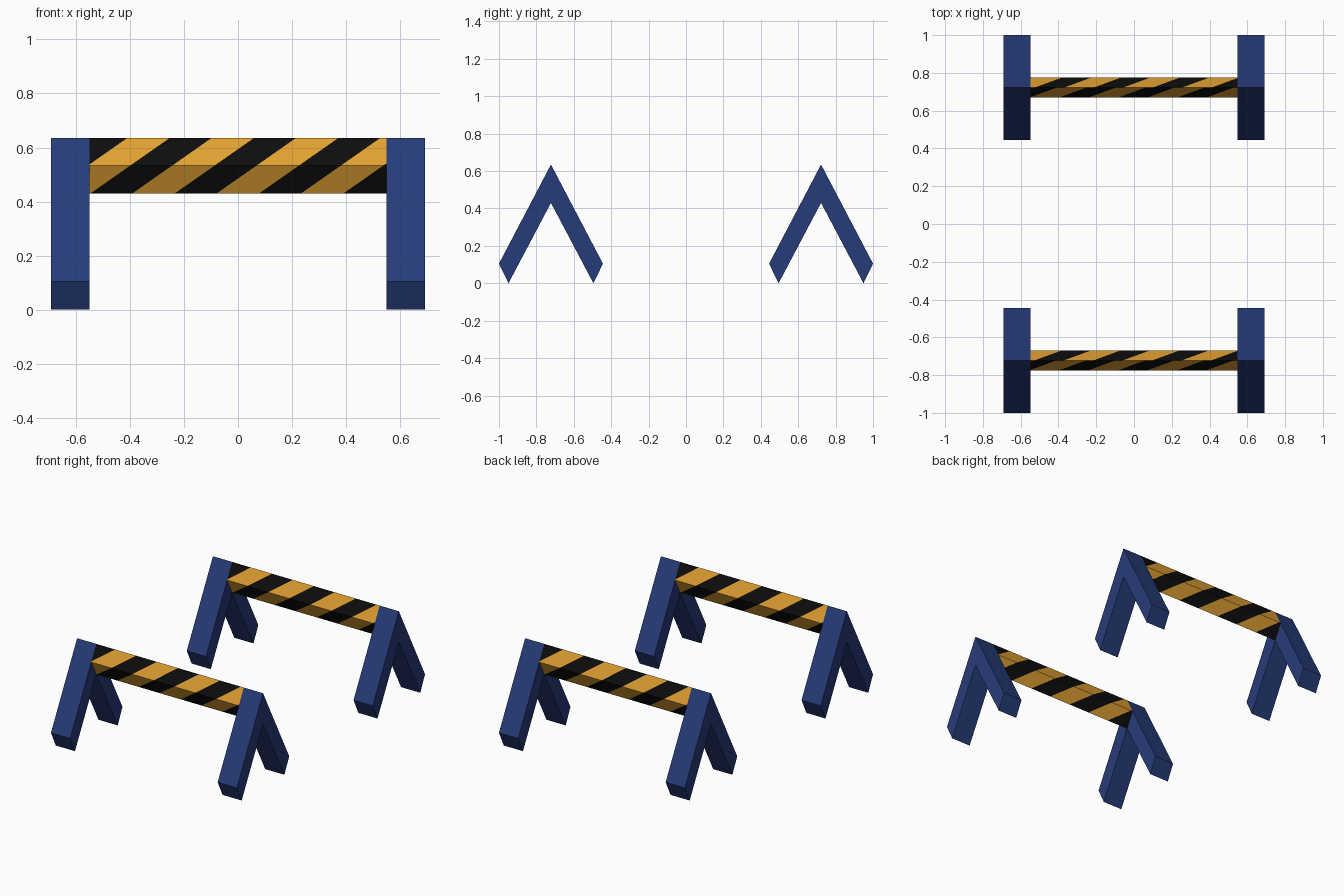
import bpy, bmesh
from mathutils import Vector

if "Cube" in bpy.data.objects:
    bpy.data.objects.remove(bpy.data.objects["Cube"])

def material(name, rgb):
    m = bpy.data.materials.new(name)
    m.diffuse_color = (*rgb, 1)
    m.use_nodes = True
    m.node_tree.nodes["Principled BSDF"].inputs["Base Color"].default_value = m.diffuse_color
    return m

BLUE = material("navy blue", (0.0195, 0.044, 0.19))
ORANGE = material("warning orange", (0.75, 0.352, 0.032))
BLACK = material("stripe black", (0.004, 0.004, 0.004))

TOP, MID, LOW = 0.635, 0.533, 0.43     # ridge, widest line and underside of the beam
X_IN, X_OUT = 0.549, 0.692             # inner and outer side of the A-frames
SLOPE, PERIOD, WIDTH, START = 1.43, 0.312, 0.155, -0.253

def add_object(name, bm, mats, y):
    mesh = bpy.data.meshes.new(name)
    bm.to_mesh(mesh)
    bm.free()
    for m in mats:
        mesh.materials.append(m)
    ob = bpy.data.objects.new(name, mesh)
    ob.location.y = y
    bpy.context.collection.objects.link(ob)

def a_frame(name, x0, x1, y):
    # upside-down V profile extruded along x
    profile = [(0, TOP), (-0.278, 0.105), (-0.227, 0), (0, LOW), (0.227, 0), (0.278, 0.105)]
    bm = bmesh.new()
    face = bm.faces.new([bm.verts.new((x0, py, pz)) for py, pz in profile])
    res = bmesh.ops.extrude_face_region(bm, geom=[face])
    bmesh.ops.translate(bm, vec=(x1 - x0, 0, 0),
                        verts=[g for g in res["geom"] if isinstance(g, bmesh.types.BMVert)])
    bmesh.ops.recalc_face_normals(bm, faces=bm.faces)
    add_object(name, bm, [BLUE], y)

def striped_beam(name, y):
    # diamond section bar, open where it meets the frames
    section = [(0, TOP), (-0.0535, MID), (0, LOW), (0.0535, MID)]
    bm = bmesh.new()
    left, right = ([bm.verts.new((x, py, pz)) for py, pz in section] for x in (-X_IN, X_IN))
    for i in range(4):
        j = (i + 1) % 4
        bm.faces.new((left[i], left[j], right[j], right[i]))
    # slanted stripe cuts, the back being the front turned half round
    for side in (1, -1):
        for k in range(-4, 6):
            for edge in (0, WIDTH):
                faces = [f for f in bm.faces if f.calc_center_median().y * side < 0]
                geom = set(faces)
                for f in faces:
                    geom.update(f.edges, f.verts)
                bmesh.ops.bisect_plane(
                    bm, geom=list(geom), dist=1e-5,
                    plane_co=Vector((side * (START + k * PERIOD + edge), 0, TOP)),
                    plane_no=Vector((side, 0, -SLOPE)).normalized())
    for f in bm.faces:
        c = f.calc_center_median()
        u = (c.x if c.y < 0 else -c.x) - SLOPE * (c.z - TOP)
        f.material_index = 1 if (u - START) % PERIOD < WIDTH else 0
    bm.normal_update()
    for f in bm.faces:
        c = f.calc_center_median()
        if f.normal.dot(Vector((0, c.y, c.z - MID))) < 0:
            f.normal_flip()
    add_object(name, bm, [ORANGE, BLACK], y)

# two identical barriers
for label, y in (("front", -0.722), ("back", 0.722)):
    a_frame(label + "_left_frame", -X_OUT, -X_IN, y)
    a_frame(label + "_right_frame", X_IN, X_OUT, y)
    striped_beam(label + "_striped_beam", y)
